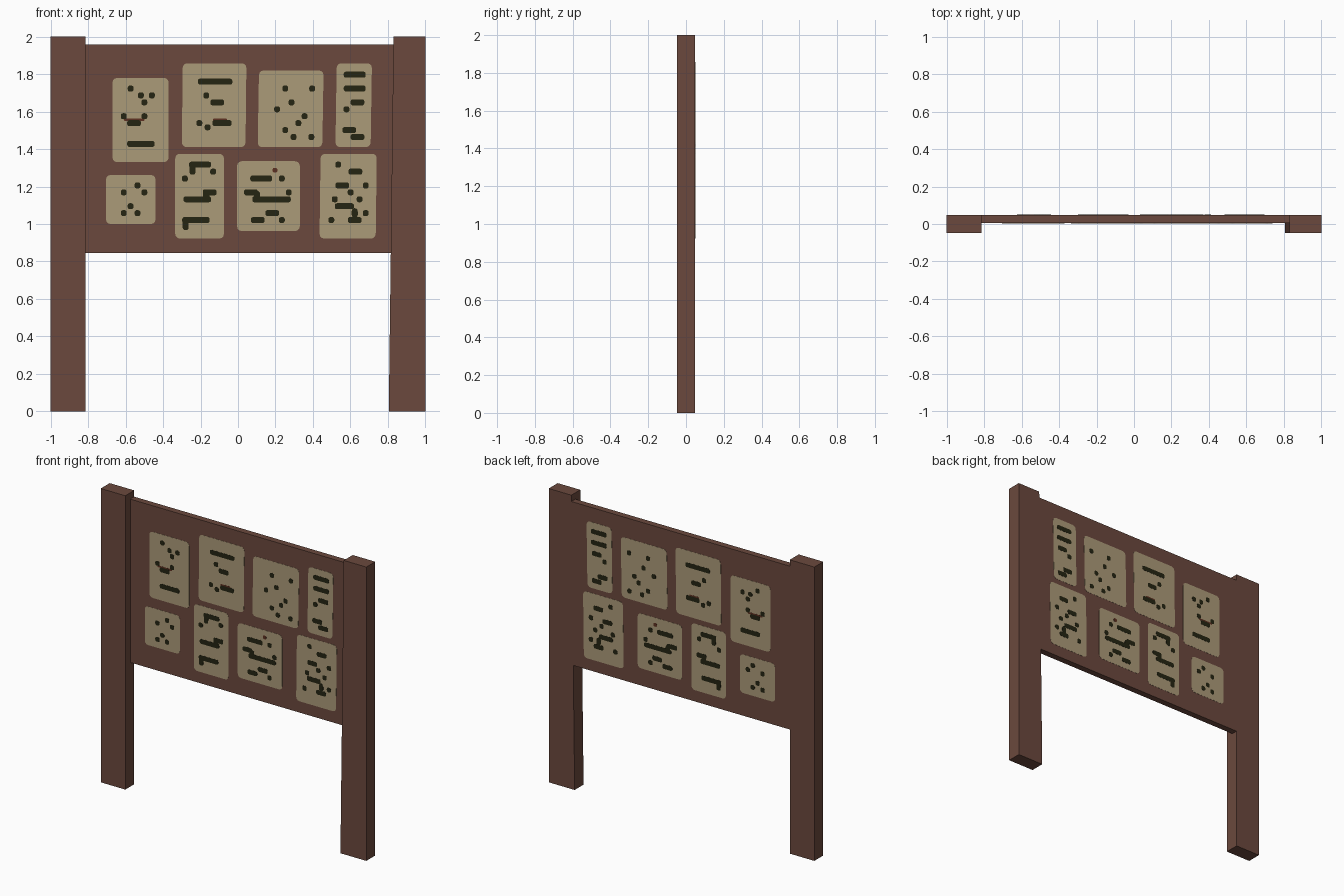
import bpy, bmesh, math

if "Cube" in bpy.data.objects:
    bpy.data.objects.remove(bpy.data.objects["Cube"])

def material(name, rgb):
    m = bpy.data.materials.new(name)
    m.diffuse_color = (*rgb, 1)
    m.use_nodes = True
    m.node_tree.nodes["Principled BSDF"].inputs["Base Color"].default_value = m.diffuse_color
    return m

WOOD = material("brown wood", (0.147, 0.066, 0.047))
PAPER = material("tan paper", (0.410, 0.325, 0.190))
INK = material("dark ink", (0.018, 0.018, 0.006))
RUST = material("rust", (0.110, 0.030, 0.015))

def prism(bm, outline, y0, y1):
    """Extrude an x/z outline from y0 to y1."""
    face = bm.faces.new([bm.verts.new((x, y0, z)) for x, z in outline])
    new = bmesh.ops.extrude_face_region(bm, geom=[face])["geom"]
    bmesh.ops.translate(bm, vec=(0, y1 - y0, 0),
                        verts=[v for v in new if isinstance(v, bmesh.types.BMVert)])

def finish(bm, name, mat):
    bmesh.ops.recalc_face_normals(bm, faces=bm.faces[:])
    me = bpy.data.meshes.new(name)
    bm.to_mesh(me)
    bm.free()
    me.materials.append(mat)
    bpy.context.collection.objects.link(bpy.data.objects.new(name, me))

def solid(name, outline, y0, y1, mat):
    bm = bmesh.new()
    prism(bm, outline, y0, y1)
    finish(bm, name, mat)

def rounded(x0, x1, z0, z1, r, lean=0):
    """Rounded rectangle, its top shifted sideways by lean."""
    pts = []
    for k, (cx, cz) in enumerate([(x1 - r, z1 - r), (x0 + r, z1 - r),
                                  (x0 + r, z0 + r), (x1 - r, z0 + r)]):
        for s in range(4):
            a = math.pi / 2 * (k + s / 3)
            x, z = cx + r * math.cos(a), cz + r * math.sin(a)
            pts.append((x + lean * (z - z0) / (z1 - z0), z))
    return pts

# Posts and board
BACK, FRONT, BOARD = 0.048, -0.048, 0.005
solid("left_post", [(-1, 0), (-0.815, 0), (-0.815, 2), (-1, 2)], FRONT, BACK, WOOD)
solid("right_post", [(0.805, 0), (1, 0), (1, 2), (0.83, 2)], FRONT, BACK, WOOD)
solid("board", [(-0.82, 0.845), (0.82, 0.845), (0.835, 1.957), (-0.82, 1.957)],
      BOARD, BACK, WOOD)

# Notices: left, right, bottom, top, lean
NOTICES = [(-0.67, -0.37, 1.33, 1.78, 0), (-0.30, 0.04, 1.41, 1.858, 0.005),
           (0.105, 0.45, 1.41, 1.82, 0.007), (0.52, 0.708, 1.41, 1.858, 0.007),
           (-0.705, -0.44, 1.0, 1.262, 0), (-0.335, -0.075, 0.922, 1.375, 0),
           (-0.005, 0.33, 0.962, 1.335, 0), (0.435, 0.735, 0.922, 1.375, 0.006)]

# Abstract marks on a coarse grid: column, row
DOTS = [(1, 2), (2.5, 3), (4.1, 3), (3, 4), (0, 6), (3, 6),
        (12, 3), (11, 7), (12.2, 7.6),
        (27.4, 2), (23.5, 2), (24.4, 4), (22.3, 5), (26.3, 6), (25.4, 7),
        (23.5, 8), (24.7, 9), (27.3, 9), (32.4, 5),
        (2, 16), (0, 17), (3, 17), (1, 19), (0, 20), (2, 20),
        (10, 14), (13, 14), (8.9, 15), (9, 22), (23, 15), (24, 17), (23, 21),
        (31.2, 13), (35.2, 16), (33, 17), (30.7, 18), (34.3, 18), (30.2, 21), (35.2, 20)]
# Column, row, length in columns
DASHES = [(1.5, 7, 2), (2.5, 10, 4), (13.3, 1, 5), (13.6, 4, 2), (14.3, 7, 2.8),
          (33.6, 0, 3.2), (33.6, 2, 3.2), (34, 4, 2), (32.8, 8, 2), (34, 9, 2),
          (11.1, 13, 3.2), (12.5, 17, 2), (10.7, 18, 4), (10.5, 21, 4),
          (20, 15, 3.2), (18.5, 17, 2), (21.5, 18, 5.6), (21.6, 20, 2), (19.5, 21, 2),
          (33.7, 14, 2), (31.8, 16, 2), (32.1, 19, 2.8), (33.6, 21, 2)]
CELL = 0.0367

def mark(bm, col, row, length, y0, y1, height=0.032):
    x, z = -0.61 + CELL * col, 1.797 - 0.03695 * row
    w = CELL * length / 2
    prism(bm, rounded(x - w, x + w, z - height / 2, z + height / 2, height * 0.35), y0, y1)

# The same thin plates on both sides of the board
for side, y, d in (("front", BOARD, -1), ("back", BACK, 1)):
    for i, (x0, x1, z0, z1, lean) in enumerate(NOTICES):
        solid(f"{side}_notice_{i + 1}", rounded(x0, x1, z0, z1, 0.025, lean),
              y, y + d * 0.001, PAPER)
    bm = bmesh.new()
    for c, r in DOTS:
        mark(bm, c, r, 0.85, y, y + d * 0.002)
    for c, r, n in DASHES:
        mark(bm, c, r, n, y, y + d * 0.002)
    # joining strokes between neighbouring rows
    for c, r in ((10, 13.5), (12, 17.5), (9, 21.5), (19.4, 17.5), (33.6, 20)):
        mark(bm, c, r, 0.9, y, y + d * 0.002, 0.055)
    finish(bm, f"{side}_marks", INK)
    bm = bmesh.new()
    for c, r, n, h in ((22, 13.8, 0.7, 0.025), (1.5, 6.5, 3, 0.012), (14, 6.5, 2, 0.012)):
        mark(bm, c, r, n, y, y + d * 0.0018, h)
    finish(bm, f"{side}_rust_specks", RUST)
